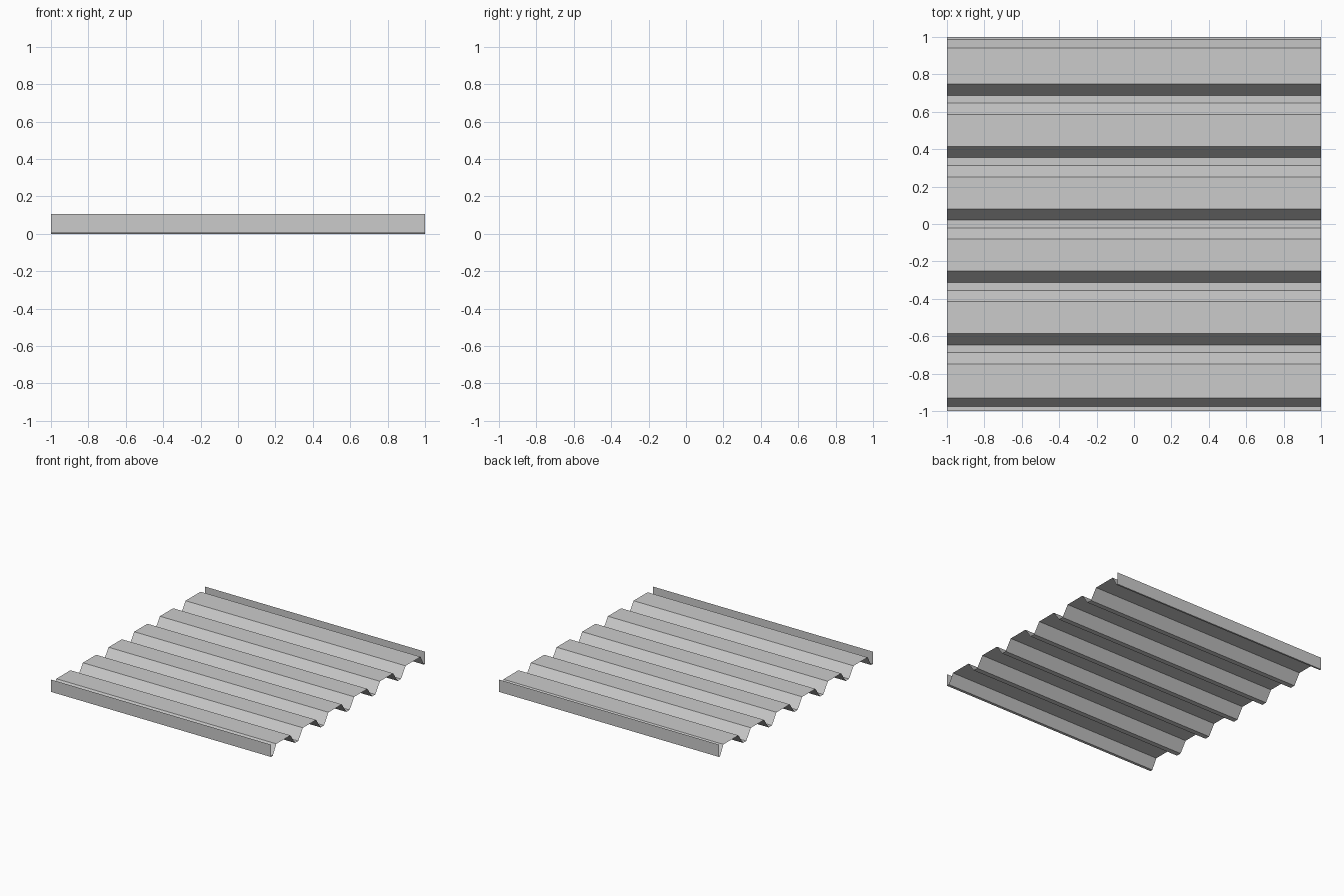
import bpy, bmesh

if "Cube" in bpy.data.objects:
    bpy.data.objects.remove(bpy.data.objects["Cube"])

RIDGE, FLANGE, LIP = 0.085, 0.105, 0.004
PITCH = 1 / 3

# Cross-section in (y, z): front flange, repeated valleys, back flange
profile = [(-1, FLANGE), (-1, LIP), (-0.977, LIP), (-0.93, RIDGE)]
for i in range(-2, 3):
    c = i * PITCH
    profile += [(c - 0.081, RIDGE), (c - 0.021, 0), (c + 0.021, 0), (c + 0.081, RIDGE)]
profile += [(0.942, RIDGE), (0.986, LIP), (1, LIP), (1, FLANGE)]

# Sweep the folded sheet along x
bm = bmesh.new()
rows = [(bm.verts.new((-1, y, z)), bm.verts.new((1, y, z))) for y, z in profile]
for (a, b), (c, d) in zip(rows, rows[1:]):
    bm.faces.new((a, b, d, c))
mesh = bpy.data.meshes.new("corrugated_deck_sheet")
bm.to_mesh(mesh)
bm.free()
deck = bpy.data.objects.new("corrugated_deck_sheet", mesh)
bpy.context.collection.objects.link(deck)
